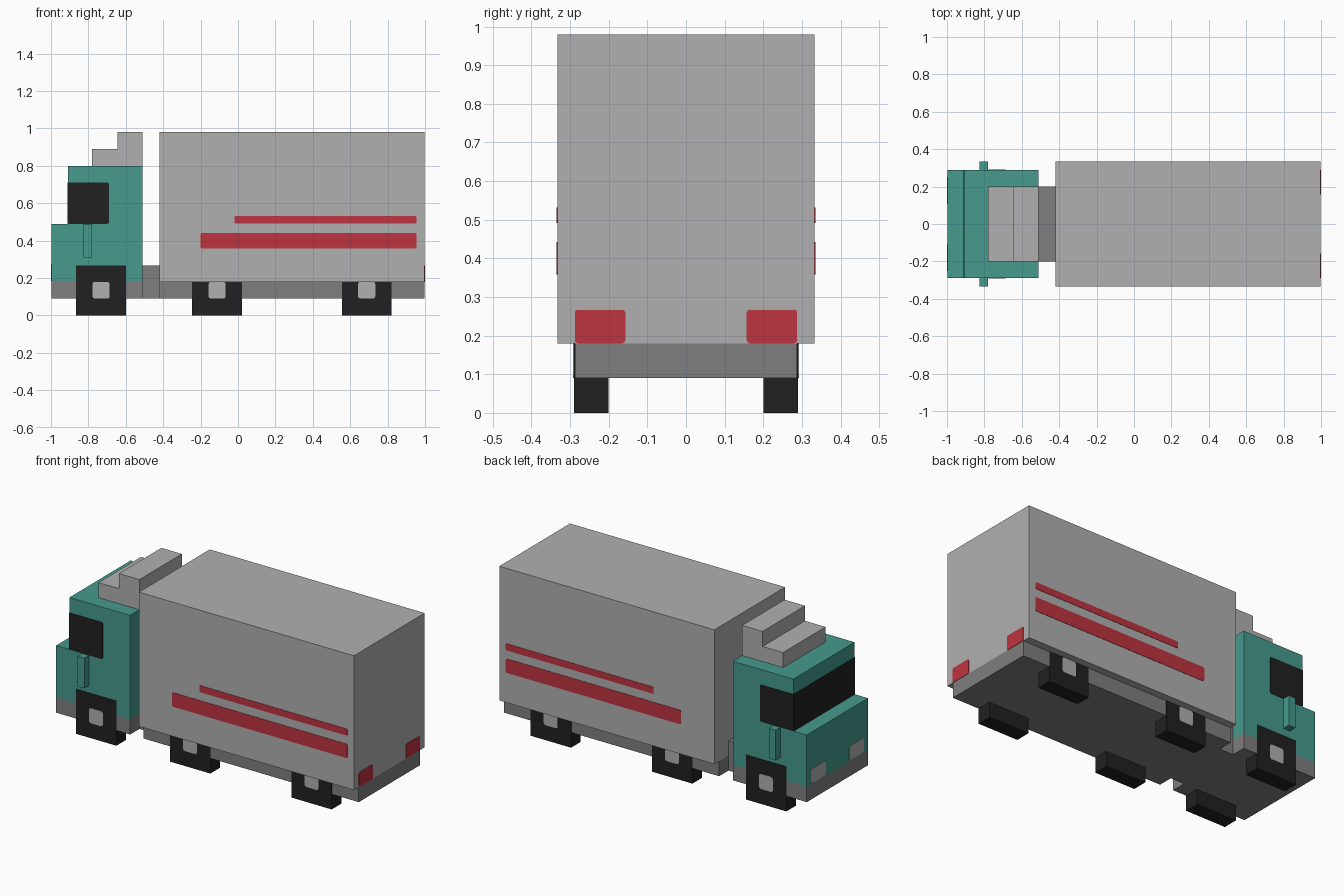
import bpy, bmesh

if "Cube" in bpy.data.objects:
    bpy.data.objects.remove(bpy.data.objects["Cube"])


def material(name, r, g, b):
    lin = [((c / 255 + 0.055) / 1.055) ** 2.4 for c in (r, g, b)]
    m = bpy.data.materials.new(name)
    m.diffuse_color = (*lin, 1)
    m.use_nodes = True
    m.node_tree.nodes["Principled BSDF"].inputs["Base Color"].default_value = m.diffuse_color
    return m


TEAL = material("teal paint", 70, 154, 141)
GREY = material("light grey", 176, 176, 176)
DARK = material("chassis grey", 127, 127, 127)
BLACK = material("black", 33, 33, 33)
RED = material("red", 190, 51, 63)


def finish(name, bm, mat):
    bmesh.ops.recalc_face_normals(bm, faces=bm.faces)
    mesh = bpy.data.meshes.new(name)
    bm.to_mesh(mesh)
    bm.free()
    mesh.materials.append(mat)
    ob = bpy.data.objects.new(name, mesh)
    bpy.context.collection.objects.link(ob)
    return ob


def box(name, x, y, z, mat, round_axis=None, radius=0.008):
    """Box from ranges; edges along round_axis may be softened."""
    bm = bmesh.new()
    bmesh.ops.create_cube(bm, size=1)
    for v in bm.verts:
        v.co = [(a + b) / 2 + c * (b - a) for (a, b), c in zip((x, y, z), v.co)]
    if round_axis is not None:
        edges = [e for e in bm.edges
                 if abs((e.verts[0].co - e.verts[1].co)[round_axis]) > 1e-5]
        bmesh.ops.bevel(bm, geom=edges, offset=radius, segments=2,
                        affect='EDGES', profile=0.5)
    return finish(name, bm, mat)


def prism(name, profile, half_width, mat):
    """Side outline (x, z) extruded across y."""
    bm = bmesh.new()
    face = bm.faces.new([bm.verts.new((x, -half_width, z)) for x, z in profile])
    ext = bmesh.ops.extrude_face_region(bm, geom=[face])
    for v in ext["geom"]:
        if isinstance(v, bmesh.types.BMVert):
            v.co.y = half_width
    return finish(name, bm, mat)


def side_range(s, a, b):
    return tuple(sorted((s * a, s * b)))


END = 0.998   # body ends, leaving room for the lamp plates
W = 0.288     # half width of cab and chassis
BW = 0.333    # half width of cargo box
T = 0.002     # thickness of painted plates

# Chassis and coupling
box("cab_chassis", (-END, -0.51), (-W, W), (0.09, 0.18), DARK)
box("coupling", (-0.51, -0.42), (-0.2, 0.2), (0.09, 0.267), DARK)
box("cargo_chassis", (-0.42, END), (-W, W), (0.09, 0.18), DARK)

# Cab with short stepped nose, and stepped roof deflector
prism("cab", [(-END, 0.18), (-0.51, 0.18), (-0.51, 0.80), (-0.91, 0.80),
              (-0.91, 0.49), (-END, 0.49)], W, TEAL)
prism("roof_deflector", [(-0.78, 0.80), (-0.51, 0.80), (-0.51, 0.98),
                         (-0.645, 0.98), (-0.645, 0.89), (-0.78, 0.89)], 0.2, GREY)

# Cargo box
box("cargo_box", (-0.42, END), (-BW, BW), (0.18, 0.98), GREY)

# Windscreen
box("windscreen", (-0.91 - T, -0.91), (-W - T, W + T), (0.49, 0.71), BLACK)

for s, side in ((-1, "near"), (1, "far")):
    # Side window and mirror
    box(f"{side}_side_window", (-0.91 - T, -0.69), side_range(s, W, W + T),
        (0.49, 0.71), BLACK, 1)
    box(f"{side}_mirror", (-0.825, -0.78), side_range(s, W, 0.333),
        (0.31, 0.49), TEAL)

    # Stripes on the cargo box
    stripe_y = side_range(s, BW, BW + T)
    box(f"{side}_wide_stripe", (-0.2, 0.955), stripe_y, (0.358, 0.442), RED, 1)
    box(f"{side}_thin_stripe", (-0.02, 0.955), stripe_y, (0.492, 0.532), RED, 1)

    # Lamps
    box(f"{side}_headlight", (-1, -END), side_range(s, 0.11, 0.25),
        (0.185, 0.272), GREY, 0, 0.015)
    box(f"{side}_tail_light", (END, 1), side_range(s, 0.157, 0.288),
        (0.18, 0.267), RED, 0)

    # Square wheels with hub plates
    for axle, cx, top in (("front", -0.732, 0.267), ("middle", -0.112, 0.18),
                          ("rear", 0.688, 0.18)):
        box(f"{side}_{axle}_wheel", (cx - 0.133, cx + 0.133),
            side_range(s, 0.2, W + T), (0, top), BLACK)
        box(f"{side}_{axle}_hub", (cx - 0.046, cx + 0.046),
            side_range(s, W + T, W + 2 * T), (0.09, 0.18), GREY, 1, 0.012)
